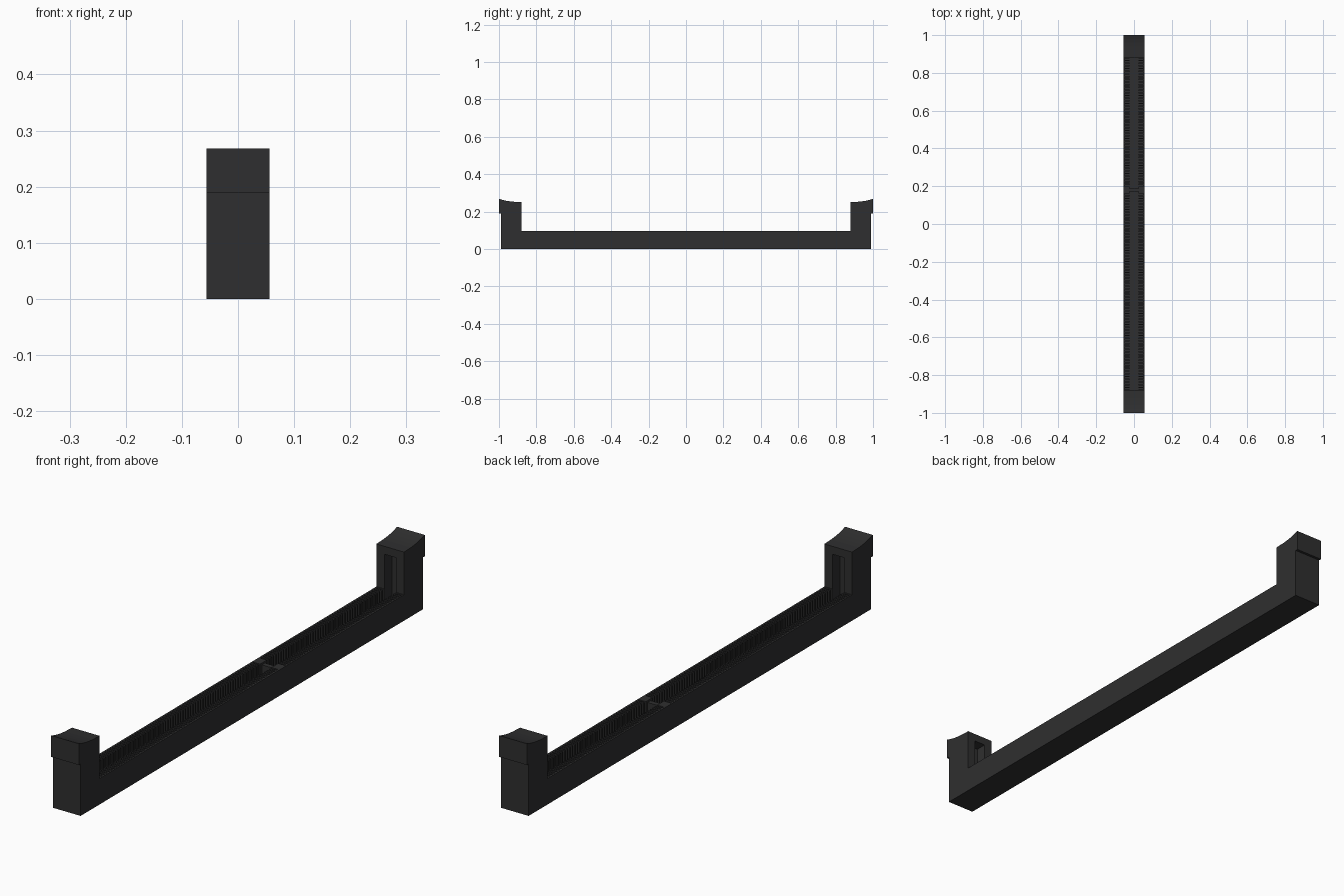
import bpy, bmesh
from mathutils import Vector

if "Cube" in bpy.data.objects:
    bpy.data.objects.remove(bpy.data.objects["Cube"])

W = 0.056          # half width
TOP = 0.095        # top of the long body
FLOOR = 0.04       # floor of the slot
SLOT = 0.023       # half width of the slot
INNER = 0.88       # inner face of the end towers
KEY = 0.18         # position of the key

mat = bpy.data.materials.new("black_plastic")
mat.diffuse_color = (0.028, 0.028, 0.029, 1)
mat.use_nodes = True
mat.node_tree.nodes["Principled BSDF"].inputs["Base Color"].default_value = mat.diffuse_color


def extrude(name, pts, vec):
    """Extrude a closed 3D outline along a vector."""
    bm = bmesh.new()
    face = bm.faces.new([bm.verts.new(p) for p in pts])
    res = bmesh.ops.extrude_face_region(bm, geom=[face])
    verts = [v for v in res["geom"] if isinstance(v, bmesh.types.BMVert)]
    bmesh.ops.translate(bm, vec=Vector(vec), verts=verts)
    bmesh.ops.recalc_face_normals(bm, faces=bm.faces)
    me = bpy.data.meshes.new(name)
    bm.to_mesh(me)
    bm.free()
    me.materials.append(mat)
    ob = bpy.data.objects.new(name, me)
    bpy.context.collection.objects.link(ob)
    return ob


def box(name, x0, x1, y0, y1, z0, z1):
    pts = [(x0, y0, z0), (x1, y0, z0), (x1, y1, z0), (x0, y1, z0)]
    return extrude(name, pts, (0, 0, z1 - z0))


def mirror(ob, axis):
    m = ob.modifiers.new("mirror", 'MIRROR')
    m.use_axis = [i == axis for i in range(3)]
    m.use_mirror_merge = False


def cut(ob, cutter):
    m = ob.modifiers.new("groove", 'BOOLEAN')
    m.operation = 'DIFFERENCE'
    m.solver = 'EXACT'
    m.object = cutter


# Base under the whole socket
box("base", -W, W, -0.99, 0.99, 0, FLOOR)

# Side walls: contact pockets open toward the slot, 72 before the key and 48 after
outline = [(W, -INNER), (SLOT, -INNER)]
for start, end, count in ((-INNER, KEY - 0.016, 72), (KEY + 0.016, INNER, 48)):
    pitch = (end - start) / count
    for i in range(count):
        a = start + pitch * (i + 0.25)
        b = start + pitch * (i + 0.75)
        outline += [(SLOT, a), (0.05, a), (0.05, b), (SLOT, b)]
outline += [(SLOT, INNER), (W, INNER)]
wall = extrude("contact_wall", [(x, y, FLOOR) for x, y in outline], (0, 0, TOP - FLOOR))
mirror(wall, 0)

# Key bridging the slot
box("slot_key", -SLOT, SLOT, KEY - 0.009, KEY + 0.009, FLOOR, 0.088)

# End towers and latch caps, each with a guide groove facing inward
groove = box("groove_cutter", -SLOT, SLOT, 0.8, 0.922, 0.0, 0.222)
groove.hide_render = True
groove.hide_viewport = True

tower = box("end_tower", -W, W, INNER, 0.99, FLOOR, 0.19)
cap_profile = [(INNER, 0.19), (1.0, 0.19), (1.0, 0.268), (0.98, 0.262),
               (0.96, 0.2575), (0.94, 0.2545), (0.92, 0.2525), (INNER, 0.251)]
cap = extrude("latch_cap", [(-W, y, z) for y, z in cap_profile], (2 * W, 0, 0))
for part in (tower, cap):
    cut(part, groove)
    mirror(part, 1)
